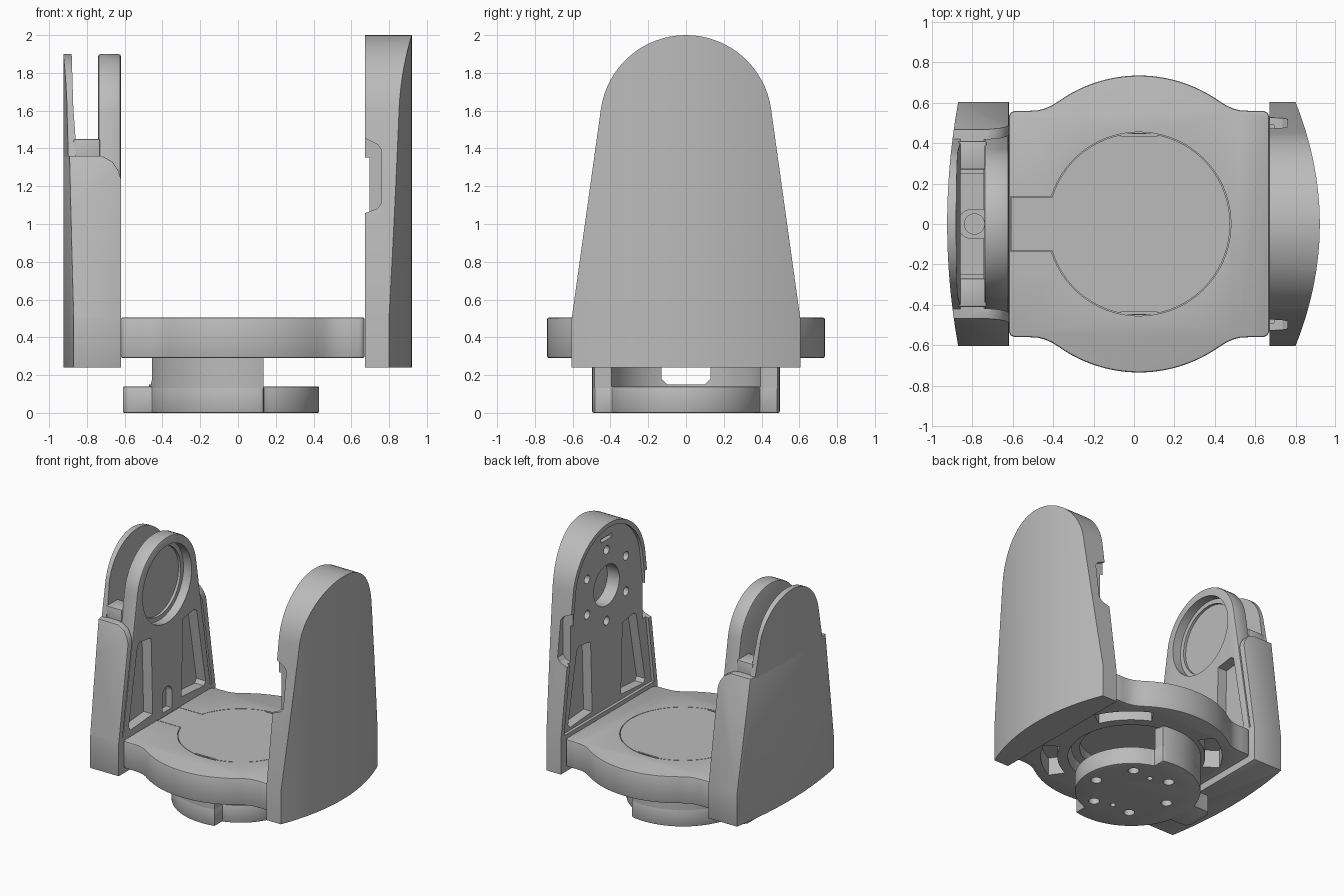
import bpy, bmesh, math
from mathutils import Vector

cube = bpy.data.objects.get("Cube")
if cube:
    bpy.data.objects.remove(cube, do_unlink=True)

grey = bpy.data.materials.new("warm_grey")
grey.use_nodes = True
grey.diffuse_color = (0.5, 0.5, 0.5, 1)
grey.node_tree.nodes["Principled BSDF"].inputs["Base Color"].default_value = (0.5, 0.5, 0.5, 1)

CX = 0.025          # turntable axis


def prism(name, axis, pts, lo, hi):
    """Extrude a closed 2D outline along an axis."""
    def place(a, b, t):
        return {"x": (t, a, b), "y": (a, t, b), "z": (a, b, t)}[axis]
    bm = bmesh.new()
    face = bm.faces.new([bm.verts.new(place(a, b, lo)) for a, b in pts])
    top = bmesh.ops.extrude_face_region(bm, geom=[face])["geom"]
    shift = Vector(place(0, 0, hi - lo))
    bmesh.ops.translate(bm, vec=shift, verts=[g for g in top if isinstance(g, bmesh.types.BMVert)])
    bmesh.ops.recalc_face_normals(bm, faces=bm.faces)
    mesh = bpy.data.meshes.new(name)
    bm.to_mesh(mesh)
    bm.free()
    mesh.materials.append(grey)
    obj = bpy.data.objects.new(name, mesh)
    bpy.context.collection.objects.link(obj)
    return obj


def box(name, x, y, z):
    return prism(name, "z", [(x[0], y[0]), (x[1], y[0]), (x[1], y[1]), (x[0], y[1])], *z)


def arc(cx, cy, r, a0, a1, n):
    steps = [math.radians(a0 + (a1 - a0) * i / n) for i in range(n + 1)]
    return [(cx + r * math.cos(t), cy + r * math.sin(t)) for t in steps]


def disc(name, axis, c, r, lo, hi, n=48):
    return prism(name, axis, arc(*c, r, 0, 360, n)[:-1], lo, hi)


def apply_mod(obj, kind, **settings):
    mod = obj.modifiers.new("step", kind)
    for key, value in settings.items():
        setattr(mod, key, value)
    bpy.context.view_layer.objects.active = obj
    bpy.ops.object.modifier_apply(modifier=mod.name)


def combine(obj, tool, op="DIFFERENCE"):
    tool.hide_render = True
    apply_mod(obj, "BOOLEAN", object=tool, operation=op, solver="EXACT")
    bpy.data.objects.remove(tool, do_unlink=True)


def bevel(obj, width=0.012):
    apply_mod(obj, "BEVEL", width=width, segments=2, limit_method="ANGLE",
              angle_limit=math.radians(40))


def tower(z0, w0, zk, r, top):
    """Tapered upright outline with a round head."""
    head = arc(0, top - r, r, 8, 172, 32)
    return [(-w0, zk), (-w0, z0), (w0, z0), (w0, zk)] + head


def curved_plan(inner, outer, k, sign):
    """Plan outline with a bowed outside face."""
    ys = [-0.65 + 1.3 * i / 28 for i in range(29)]
    return [(inner, -0.65)] + [(sign * (outer - k * y * y), y) for y in ys] + [(inner, 0.65)]


def mirror_y(pts):
    return pts + [(x, -y) for x, y in pts[::-1]]


# Platform with bulging front and back
quarter = arc(0, .048, .687, 90, 55, 12) + [(.43, .588), (.465, .572), (.50, .563), (.55, .56),
                                           (.615, .56), (.637, .552), (.645, .53)]
right = mirror_y(quarter)
left = [(-x, y) for x, y in right[::-1]][1:-1]
platform = prism("platform", "z", [(CX + x, y) for x, y in right + left], 0.29, 0.505)
bevel(platform, 0.01)


def keyhole(r, w, end):
    a = math.degrees(math.asin(w / r))
    return arc(CX, 0, r, a - 180, 180 - a, 64) + [(end, w), (end, -w)]


# Top access panel set into a thin gap, with two grip slots
combine(platform, prism("panel_seat", "z", keyhole(0.455, 0.136, -0.612), 0.49, 0.6))
panel = prism("access_panel", "z", keyhole(0.451, 0.132, -0.608), 0.488, 0.505)
for s in (-1, 1):
    combine(panel, box("slot_cut", (CX - .09, CX + .09), sorted((s * .432, s * .446)), (.497, .6)))

# Hollow underside: bearing well and four corner pockets
combine(platform, disc("bearing_well", "z", (CX, 0), 0.455, 0.2, 0.45, 64))
for mid in (45, 135, 225, 315):
    sector = arc(CX, 0, .53, mid - 21, mid + 21, 12) + arc(CX, 0, .65, mid + 19, mid - 19, 12)
    combine(platform, prism("pocket_cut", "z", sector, .2, .43))
bearing = disc("bearing_ring", "z", (CX, 0), 0.43, 0.36, 0.46, 64)
combine(bearing, disc("ring_bore", "z", (CX, 0), 0.37, 0.3, 0.44, 64))

# Round foot: small disc in front of a wider one, with an ear on the right
half = arc(CX, 0, 0.405, 0, 74.2, 16)[1:] + arc(CX, 0, 0.497, 77.2, 164.8, 24) + [(-.585, .13), (-.61, .10)]
foot = prism("foot", "z", [(CX + .405, 0)] + mirror_y(half), 0, 0.14)
bevel(foot, 0.008)
for i in range(6):
    t = math.radians(60 * i - 7)
    combine(foot, disc("bolt_hole", "z", (CX + .3 * math.cos(t), .3 * math.sin(t)), .04, -.1, .06, 16))
for s in (-1, 1):
    combine(foot, disc("pin_hole", "z", (CX + s * .02, s * .23), .022, -.1, .05, 12))

# Cylindrical neck wall, open on the left, with a cable window on the right
neck = disc("neck", "z", (CX, 0), 0.497, 0.13, 0.30, 80)
combine(neck, disc("neck_bore", "z", (CX, 0), 0.41, 0.0, 0.5, 64))
combine(neck, box("neck_opening", (.135, .7), (-.7, .7), (0, .5)))
combine(neck, prism("neck_window", "x", [(-.13, .4), (-.13, .18), (-.1, .15), (.1, .15), (.13, .18), (.13, .4)], -.6, -.2))


def inner_pockets(obj, x0, x1, top):
    for s in (-1, 1):
        pts = [(.18, .57), (.46, .55), (.48, .58), (.37, top), (.34, top + .02), (.20, top)]
        combine(obj, prism("pocket_cut", "x", [(s * y, z) for y, z in pts], x0, x1))


# Tall side arm: the details are cut first, then the outside is bowed
tall = prism("tall_arm", "x", tower(0.24, 0.605, 0.5, 0.455, 2.0), 0.672, 1.0)
combine(tall, prism("face_recess", "x", tower(0.53, 0.56, 0.54, 0.42, 1.965), 0.6, 0.695))
inner_pockets(tall, 0.6, 0.77, 1.13)
combine(tall, disc("motor_hole", "x", (0, 1.5), 0.16, 0.6, 0.8))
for i in range(6):
    t = math.radians(60 * i + 30)
    combine(tall, disc("screw_hole", "x", (.28 * math.cos(t), 1.5 + .28 * math.sin(t)), .034, .6, .76, 16))
combine(tall, box("cable_slot", (.6, .73), (-.07, .07), (1.86, 1.89)))
notch = [(.6, 1.05), (.68, 1.06), (.735, 1.08), (.76, 1.11), (.76, 1.39), (.74, 1.42), (.68, 1.45), (.6, 1.46)]
for s in (-1, 1):
    combine(tall, prism("side_notch", "y", notch, *sorted((s * .45, s * .7))))
combine(tall, prism("bow", "z", curved_plan(0.6, 0.92, 0.33, 1), 0, 2.2), "INTERSECT")

# Short side arm: lower shell
shell = prism("short_arm_shell", "x", [(-.605, .5), (-.605, .24), (.605, .24), (.605, .5), (.455, 1.45), (-.455, 1.45)], -1, -.62)
shoulder = [(-1.1, .2), (-.5, .2), (-.5, 1.24), (-.62, 1.24), (-.635, 1.285), (-.665, 1.33), (-.72, 1.36), (-1.1, 1.36)]
combine(shell, prism("shoulder_trim", "y", shoulder, -.8, .8), "INTERSECT")
combine(shell, prism("bow", "z", curved_plan(-.5, 0.925, 0.15, -1), 0, 2.2), "INTERSECT")
bevel(shell)
combine(shell, box("shell_cavity", (-.865, -.74), (-.25, .25), (.8, 1.6)))
combine(shell, prism("liner_seat", "x", tower(0.53, 0.555, 0.54, 0.385, 1.915), -.742, -.5))

# Inner plate with pockets, round socket and small arched door
liner = prism("inner_plate", "x", tower(0.3, 0.545, 0.54, 0.375, 1.9), -.74, -.62)
bevel(liner)
inner_pockets(liner, -.70, -.5, 1.18)
combine(liner, disc("socket", "x", (0, 1.53), 0.305, -.69, -.5, 64))
combine(liner, disc("socket_core", "x", (0, 1.53), 0.27, -.71, -.5, 64))
combine(liner, prism("arched_door", "x", arc(0, .66, .06, 0, 180, 12) + [(-.06, .5), (.06, .5)], -.67, -.5))

# Outer plate, thinner toward the top
outer = prism("outer_plate", "x", tower(1.25, 0.44, 1.27, 0.375, 1.9), -1, -.8)
combine(outer, prism("bow", "z", curved_plan(-.5, 0.925, 0.15, -1), 0, 2.2), "INTERSECT")
taper = [(-1.1, 1.345), (-.858, 1.345), (-.86, 1.45), (-.872, 1.62), (-.882, 1.95), (-1.1, 1.95)]
combine(outer, prism("taper_trim", "y", taper, -.8, .8), "INTERSECT")

# Shelves and cable lug between the plates
for side, s in (("front", -1), ("back", 1)):
    shelf = box(side + "_shelf", (-.87, -.73), sorted((s * .27, s * .41)), (1.3, 1.45))
    bevel(shelf, 0.008)
lug = prism("cable_lug", "z", arc(-.80, 0, .075, 90, 270, 16) + [(-.73, -.075), (-.73, .075)], .78, 1.3)
combine(lug, disc("lug_bore", "z", (-.79, 0), .05, 1.0, 1.5, 24))

# Smooth shading with crisp edges
for obj in bpy.context.scene.objects:
    if obj.type == "MESH":
        bpy.ops.object.select_all(action="DESELECT")
        obj.select_set(True)
        bpy.context.view_layer.objects.active = obj
        bpy.ops.object.shade_smooth_by_angle(angle=math.radians(30))
